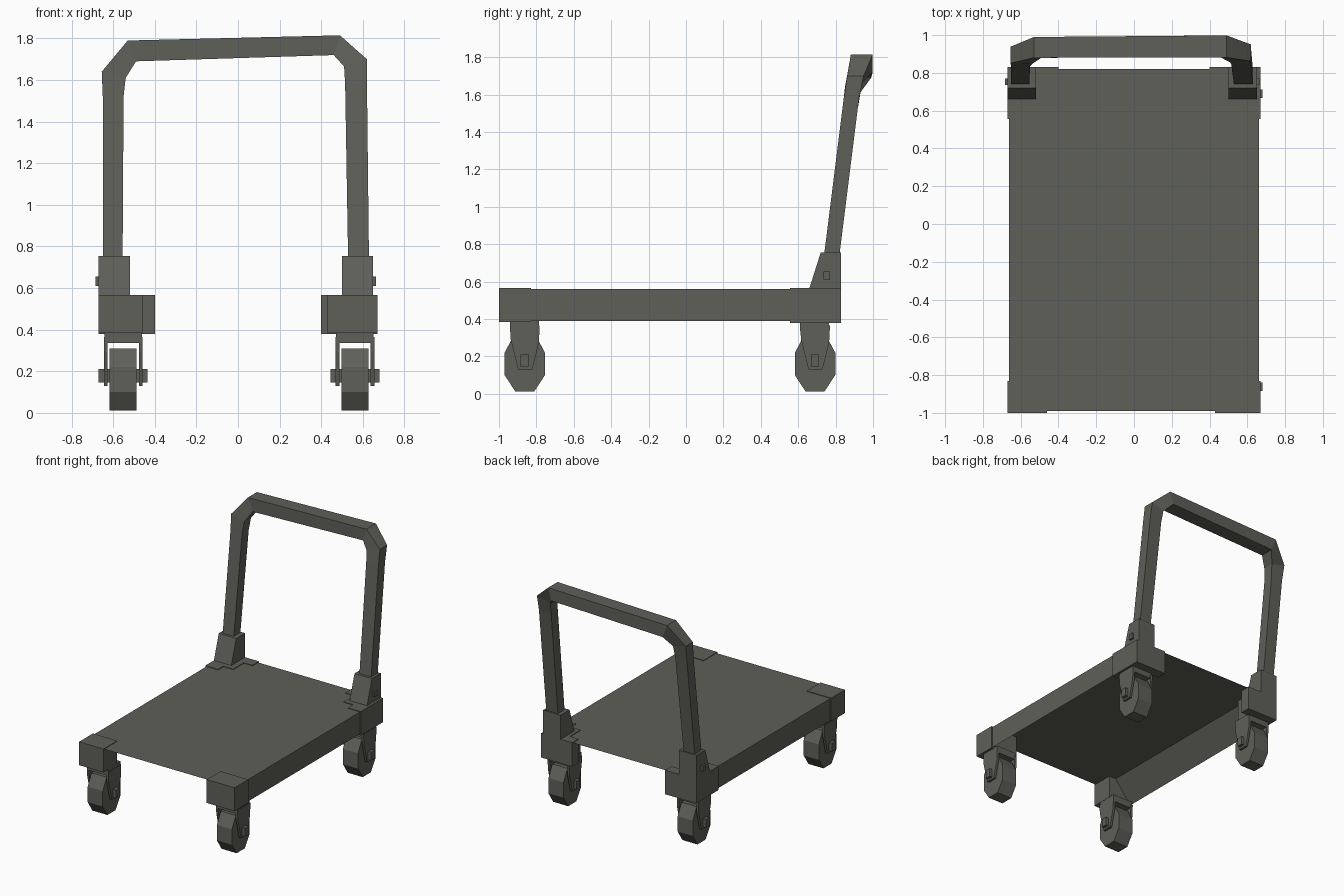
import bpy
import math

if "Cube" in bpy.data.objects:
    bpy.data.objects.remove(bpy.data.objects["Cube"])

mat = bpy.data.materials.new("dark_grey")
mat.diffuse_color = (0.115, 0.115, 0.100, 1)
mat.use_nodes = True
mat.node_tree.nodes["Principled BSDF"].inputs["Base Color"].default_value = mat.diffuse_color


def mesh(name, verts, faces):
    me = bpy.data.meshes.new(name)
    me.from_pydata(verts, [], faces)
    me.materials.append(mat)
    ob = bpy.data.objects.new(name, me)
    bpy.context.collection.objects.link(ob)
    return ob


def loft(name, a, b):
    """Closed solid between two matching rings of points."""
    n = len(a)
    faces = [tuple(range(n))[::-1], tuple(range(n, 2 * n))]
    faces += [(i, (i + 1) % n, n + (i + 1) % n, n + i) for i in range(n)]
    ob = mesh(name, list(a) + list(b), faces)
    bpy.context.view_layer.objects.active = ob
    bpy.ops.object.mode_set(mode='EDIT')
    bpy.ops.mesh.select_all(action='SELECT')
    bpy.ops.mesh.normals_make_consistent(inside=False)
    bpy.ops.object.mode_set(mode='OBJECT')
    return ob


def side_prism(name, x0, x1, yz):
    """Side profile (y, z) extruded along x."""
    return loft(name, [(x0, y, z) for y, z in yz], [(x1, y, z) for y, z in yz])


def box(name, x0, x1, y0, y1, z0, z1):
    return side_prism(name, x0, x1, [(y0, z0), (y1, z0), (y1, z1), (y0, z1)])


def lerp(t, table):
    for (a, va), (b, vb) in zip(table, table[1:]):
        if t <= b:
            return va + (vb - va) * (t - a) / (b - a)
    return table[-1][1]


# Thin sheet deck
mesh("deck", [(-.66, -.99, .562), (.66, -.99, .562), (.66, .82, .562), (-.66, .82, .562)],
     [(0, 1, 2, 3)])

for s, side in ((-1, "left"), (1, "right")):
    # Side rail with sloping inner face
    ring = [(.662, .39), (.662, .561), (.52, .561)]
    loft(side + "_rail", [(s * x, -.9, z) for x, z in ring],
         [(s * x, .7, z) for x, z in ring])

    # Front corner block
    inner = .46 if s < 0 else .43
    box(side + "_front_corner", *sorted((s * inner, s * .67)), -1, -.83, .385, .567)
    # Stepped rear corner block wrapping the deck corner
    steps = [(.40, .83), (.40, .75), (.475, .75), (.475, .62), (.56, .62),
             (.56, .555), (.67, .555), (.67, .83)]
    loft(side + "_rear_corner", [(s * x, y, .38) for x, y in steps],
         [(s * x, y, .567) for x, y in steps])

    # Tapered handle socket and its side bolt
    lo, hi = (-.67, -.52) if s < 0 else (.50, .65)
    loft(side + "_socket",
         [(lo, .66, .565), (hi, .66, .565), (hi, .83, .565), (lo, .83, .565)],
         [(lo, .72, .755), (hi, .72, .755), (hi, .83, .755), (lo, .83, .755)])
    edge = lo if s < 0 else hi
    box(side + "_socket_bolt", *sorted((edge - s * .02, edge + s * .014)),
        .735, .77, .61, .655)

    # Casters
    cx = -.552 if s < 0 else .562
    for cy, end in ((-.862, "front"), (.69, "rear")):
        p = f"{end}_{side}_"
        # Tall eight-sided wheel
        wheel = [(-.108, .10), (-.05, .012), (.05, .012), (.108, .10),
                 (.108, .22), (.06, .31), (-.06, .31), (-.108, .22)]
        side_prism(p + "wheel", cx - .065, cx + .065, [(cy + y, z) for y, z in wheel])
        # Fork: crown plate and two tapering arms
        box(p + "crown", cx - .09, cx + .09, cy - .08, cy + .075, .335, .39)
        arm = [(-.08, .365), (-.075, .29), (-.035, .13), (.04, .13), (.075, .27), (.08, .365)]
        for k in (-1, 1):
            xa, xb = sorted((cx + k * .075, cx + k * .093))
            side_prism(p + "fork_arm", xa, xb, [(cy + y, z) for y, z in arm])
            xa, xb = sorted((cx + k * .06, cx + k * .118))
            box(p + "axle_nut", xa, xb, cy - .022, cy + .022, .145, .21)

# Leaning handle: outer and inner outlines, rib by rib along the loop
outer = [(-.65, .70), (-.65, 1.52), (-.655, 1.64), (-.53, 1.79),
         (.49, 1.815), (.62, 1.70), (.62, 1.58), (.63, .70)]
inner = [(-.555, .70), (-.55, 1.52), (-.54, 1.61), (-.49, 1.69),
         (.46, 1.72), (.51, 1.665), (.515, 1.58), (.53, .70)]
front_y = [(.70, .733), (1.55, .84), (1.64, .85), (1.70, .862), (1.79, .88), (1.82, .882)]
back_y = [(.70, .815), (1.58, .925), (1.64, .938), (1.70, .95), (1.79, .99), (1.82, 1.0)]
verts, faces = [], []
for i, ((xo, zo), (xi, zi)) in enumerate(zip(outer, inner)):
    # the top bar keeps a square section, the bends and posts follow the lean
    zb = zo if i in (3, 4) else zi
    verts += [(xo, lerp(zo, front_y), zo), (xi, lerp(zb, front_y), zi),
              (xi, lerp(zb, back_y), zi), (xo, lerp(zo, back_y), zo)]
for r in range(len(outer) - 1):
    b = 4 * r
    faces += [(b + i, b + 4 + i, b + 4 + (i + 1) % 4, b + (i + 1) % 4) for i in range(4)]
e = len(verts) - 4
faces += [(0, 1, 2, 3), (e + 3, e + 2, e + 1, e)]
mesh("handle", verts, faces)
